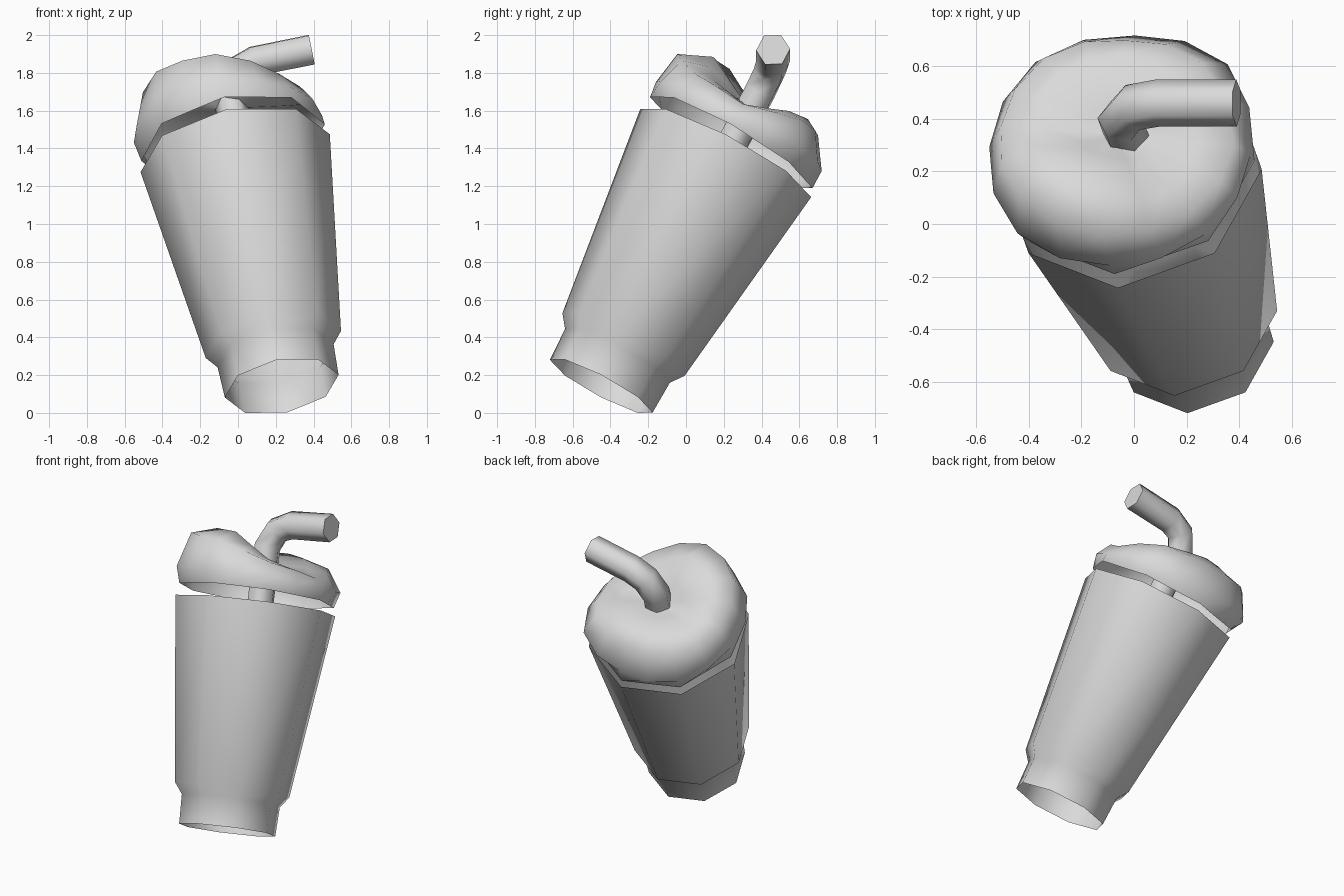
import bpy
from math import cos, sin, tau
from mathutils import Matrix, Vector

cube = bpy.data.objects.get("Cube")
if cube:
    bpy.data.objects.remove(cube, do_unlink=True)

# Single plain grey
grey = bpy.data.materials.new("plain_grey")
grey.use_nodes = True
colour = (0.7, 0.7, 0.7, 1)
grey.diffuse_color = colour
grey.node_tree.nodes["Principled BSDF"].inputs["Base Color"].default_value = colour

# Tilted frame: origin at the centre of the cup rim, local z along the cup
axis = Vector((-0.1735, 0.464, 0.869)).normalized()
side = Vector((0.981, 0, 0.196))
side = (side - axis * side.dot(axis)).normalized()
frame = Matrix((side, axis.cross(side), axis)).transposed()
rim_centre = Vector((-0.015, 0.21, 1.375))


def loft(name, rings, cap_start=False, cap_end=False):
    """Skin rings of equal size with smooth quads and optional flat caps."""
    n = len(rings[0])
    verts = [rim_centre + frame @ Vector(p) for ring in rings for p in ring]
    faces = []
    for r in range(len(rings) - 1):
        for i in range(n):
            j = (i + 1) % n
            faces.append((r * n + i, r * n + j, (r + 1) * n + j, (r + 1) * n + i))
    walls = len(faces)
    if cap_start:
        faces.append(tuple(reversed(range(n))))
    if cap_end:
        faces.append(tuple(range(len(verts) - n, len(verts))))
    mesh = bpy.data.meshes.new(name)
    mesh.from_pydata(verts, [], faces)
    mesh.materials.append(grey)
    for face in mesh.polygons:
        face.use_smooth = face.index < walls
    obj = bpy.data.objects.new(name, mesh)
    bpy.context.collection.objects.link(obj)
    return obj


def polar(radius, height, turn):
    return (radius * cos(tau * turn), radius * sin(tau * turn), height)


# Cup: open eight-sided sleeve with a narrower foot
cup_profile = [(0.307, -1.42), (0.313, -1.235), (0.365, -1.166), (0.511, 0)]
loft("cup", [[polar(r, h, i / 8) for i in range(8)] for r, h in cup_profile])


# Whipped topping: hollow swirl, high at the front, low beside the straw arm
def swirl_ring(radii, heights):
    """Ring through eight (radius, height) stations with midpoints between."""
    ring = []
    for i in range(16):
        a, b = i // 2, (i + 1) // 2 % 8
        ring.append(polar((radii[a] + radii[b]) / 2, (heights[a] + heights[b]) / 2, i / 16))
    return ring


rim = []
for i in range(16):
    # The lower rim keeps the eight corners of the cup
    radius = 0.495 * (cos(tau / 16) if i % 2 else 1)
    rim.append(polar(radius, 0.064 - 0.018 * sin(tau * i / 16), i / 16))

loft("whipped_topping", [
    rim,
    swirl_ring([.49, .525, .495, .53, .515, .525, .505, .5],
               [.12, .15, .15, .16, .18, .18, .17, .14]),
    swirl_ring([.44, .43, .39, .43, .44, .46, .475, .44],
               [.2, .29, .31, .33, .35, .4, .355, .25]),
    swirl_ring([.3] * 8, [.22, .32, .365, .37, .35, .45, .43, .28]),
    swirl_ring([.13] * 8, [.25, .29, .31, .31, .3, .34, .34, .28]),
    [polar(0.01, 0.275, i / 16) for i in range(16)],
], cap_end=True)

# Bent six-sided straw
path = [Vector((x, 0.01, z)) for x, z in
        ((0.03, -0.15), (0.03, 0.375), (0.095, 0.485), (0.2, 0.522), (0.505, 0.522))]
across = Vector((0, 1, 0))
rings = []
for k, point in enumerate(path):
    before = (point - path[k - 1]).normalized() if k else Vector()
    after = (path[k + 1] - point).normalized() if k + 1 < len(path) else Vector()
    normal = across.cross((before + after).normalized())
    turns = [tau * (i + 0.5) / 6 for i in range(6)]
    rings.append([point + 0.09 * (across * cos(t) - normal * sin(t)) for t in turns])
loft("straw", rings, cap_start=True, cap_end=True)
